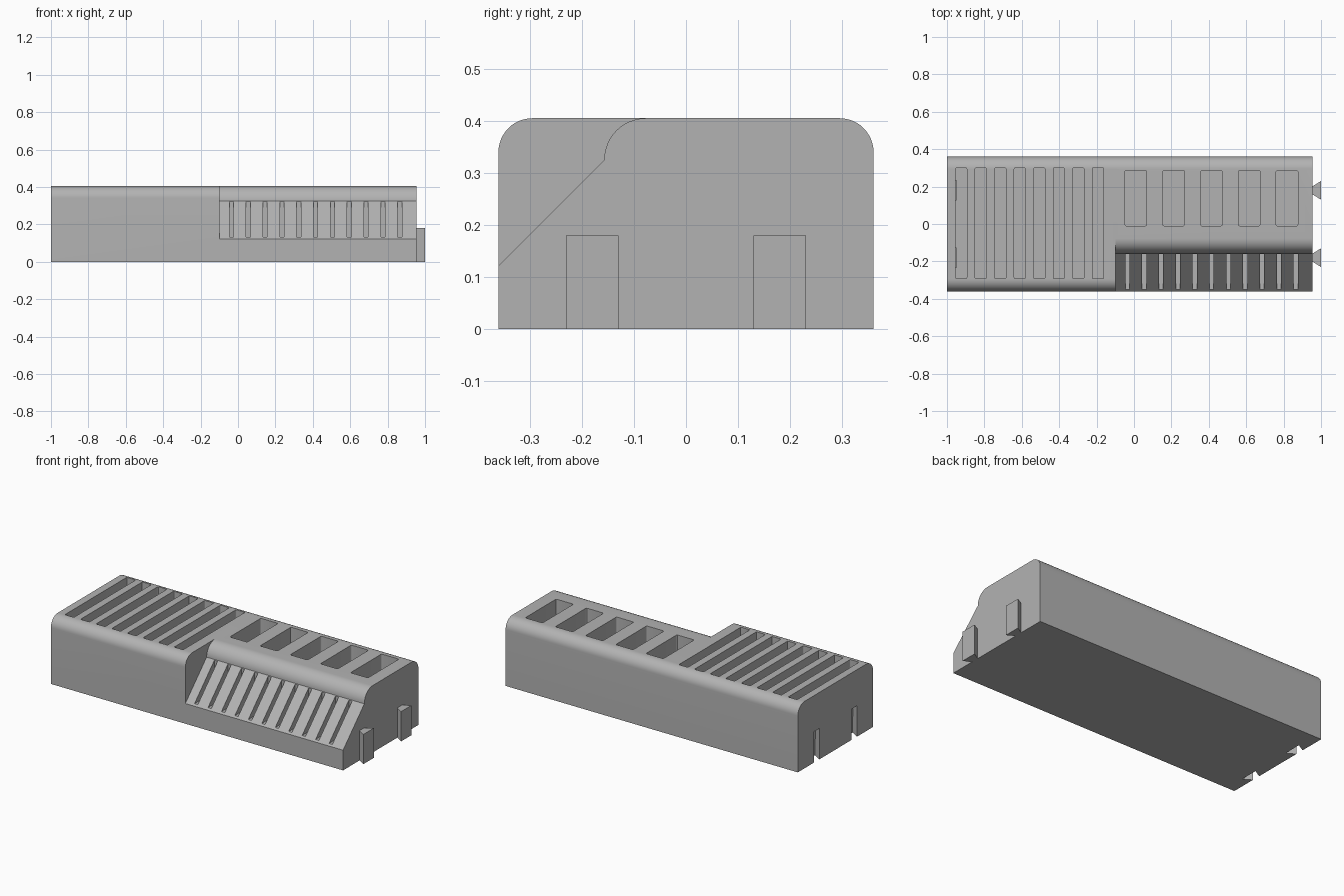
import bpy, bmesh, math
from mathutils import Matrix

cube = bpy.data.objects.get("Cube")
if cube:
    bpy.data.objects.remove(cube, do_unlink=True)

grey = bpy.data.materials.new("plain grey")
grey.use_nodes = True
colour = (0.45, 0.45, 0.45, 1)
grey.diffuse_color = colour
grey.node_tree.nodes["Principled BSDF"].inputs["Base Color"].default_value = colour

LEFT, RIGHT, HALF, TOP = -1.0, 0.955, 0.36, 0.405
STEP = -0.1          # where the sloped front begins


def make(name, bm):
    bmesh.ops.recalc_face_normals(bm, faces=bm.faces)
    mesh = bpy.data.meshes.new(name)
    bm.to_mesh(mesh)
    bm.free()
    mesh.materials.append(grey)
    obj = bpy.data.objects.new(name, mesh)
    bpy.context.collection.objects.link(obj)
    return obj


def prism(bm, points, offset):
    """Extrude a closed outline of 3D points along offset."""
    face = bm.faces.new([bm.verts.new(p) for p in points])
    out = bmesh.ops.extrude_face_region(bm, geom=[face])
    moved = [v for v in out["geom"] if isinstance(v, bmesh.types.BMVert)]
    bmesh.ops.translate(bm, verts=moved, vec=offset)


def arc(cy, cz, r, start, end, n=12):
    angles = [math.radians(start + (end - start) * i / n) for i in range(n + 1)]
    return [(cy + r * math.cos(a), cz + r * math.sin(a)) for a in angles]


def along_x(bm, outline, x0, x1):
    prism(bm, [(x0, y, z) for y, z in outline], (x1 - x0, 0, 0))


def box(bm, x, width, y0, y1, z0, z1, radius=0.0):
    """Box centred on x, with optionally rounded upright edges."""
    size = (width, y1 - y0, z1 - z0)
    centre = Matrix.Translation((x, (y0 + y1) / 2, (z0 + z1) / 2))
    verts = bmesh.ops.create_cube(bm, size=1, matrix=centre @ Matrix.Diagonal((*size, 1)))["verts"]
    if radius:
        upright = {e for v in verts for e in v.link_edges
                   if abs(e.verts[0].co.z - e.verts[1].co.z) > 0.01}
        bmesh.ops.bevel(bm, geom=list(upright), offset=radius, segments=3,
                        profile=0.5, affect="EDGES")


def dovetail(bm, x, y, depth, narrow, wide, z0, z1):
    """Upright key that widens from x to x + depth."""
    outline = [(x, y - narrow, z0), (x + depth, y - wide, z0),
               (x + depth, y + wide, z0), (x, y + narrow, z0)]
    prism(bm, outline, (0, 0, z1 - z0))


# Main block with rounded top edges
bm = bmesh.new()
r = 0.065
along_x(bm, [(-HALF, 0), (HALF, 0)] + arc(HALF - r, TOP - r, r, 0, 90)
        + arc(r - HALF, TOP - r, r, 90, 180), LEFT, RIGHT)
body = make("holder_body", bm)

# Sloped front with a rounded brow
front = bmesh.new()
along_x(front, [(-HALF - 0.1, 0.022)] + arc(-0.077, 0.325, 0.08, 180, 90)
        + [(-0.077, 0.5), (-HALF - 0.1, 0.5)], STEP, RIGHT + 0.1)

# Long slots and square pockets in the top
holes = bmesh.new()
for i in range(8):
    box(holes, -0.924 + 0.1045 * i, 0.06, -0.292, 0.3, 0.1, 0.5, 0.006)
for i in range(5):
    box(holes, 0.01 + 0.202 * i, 0.116, -0.01, 0.286, 0.1, 0.5, 0.008)

# Narrow slots in the slope
for i in range(11):
    box(holes, -0.035 + 0.09 * i, 0.022, -0.45, -0.16, 0.132, 0.322)

# Dovetail sockets in the left end, open underneath
for y in (-0.18, 0.18):
    dovetail(holes, LEFT - 0.01, y, 0.06, 0.02, 0.055, -0.1, 0.187)

for name, cut in (("front_cutter", front), ("hole_cutter", holes)):
    cutter = make(name, cut)
    cutter.hide_render = True
    mod = body.modifiers.new(name, "BOOLEAN")
    mod.operation, mod.solver, mod.object = "DIFFERENCE", "EXACT", cutter
    bpy.context.view_layer.objects.active = body
    bpy.ops.object.modifier_apply(modifier=mod.name)
    bpy.data.objects.remove(cutter, do_unlink=True)

# Dovetail keys on the right end
for side, y in (("front", -0.18), ("back", 0.18)):
    bm = bmesh.new()
    dovetail(bm, RIGHT, y, 0.045, 0.022, 0.05, 0, 0.18)
    make(side + "_dovetail_key", bm)

bpy.ops.object.select_all(action="DESELECT")
body.select_set(True)
bpy.context.view_layer.objects.active = body
bpy.ops.object.shade_smooth_by_angle(angle=math.radians(30))
